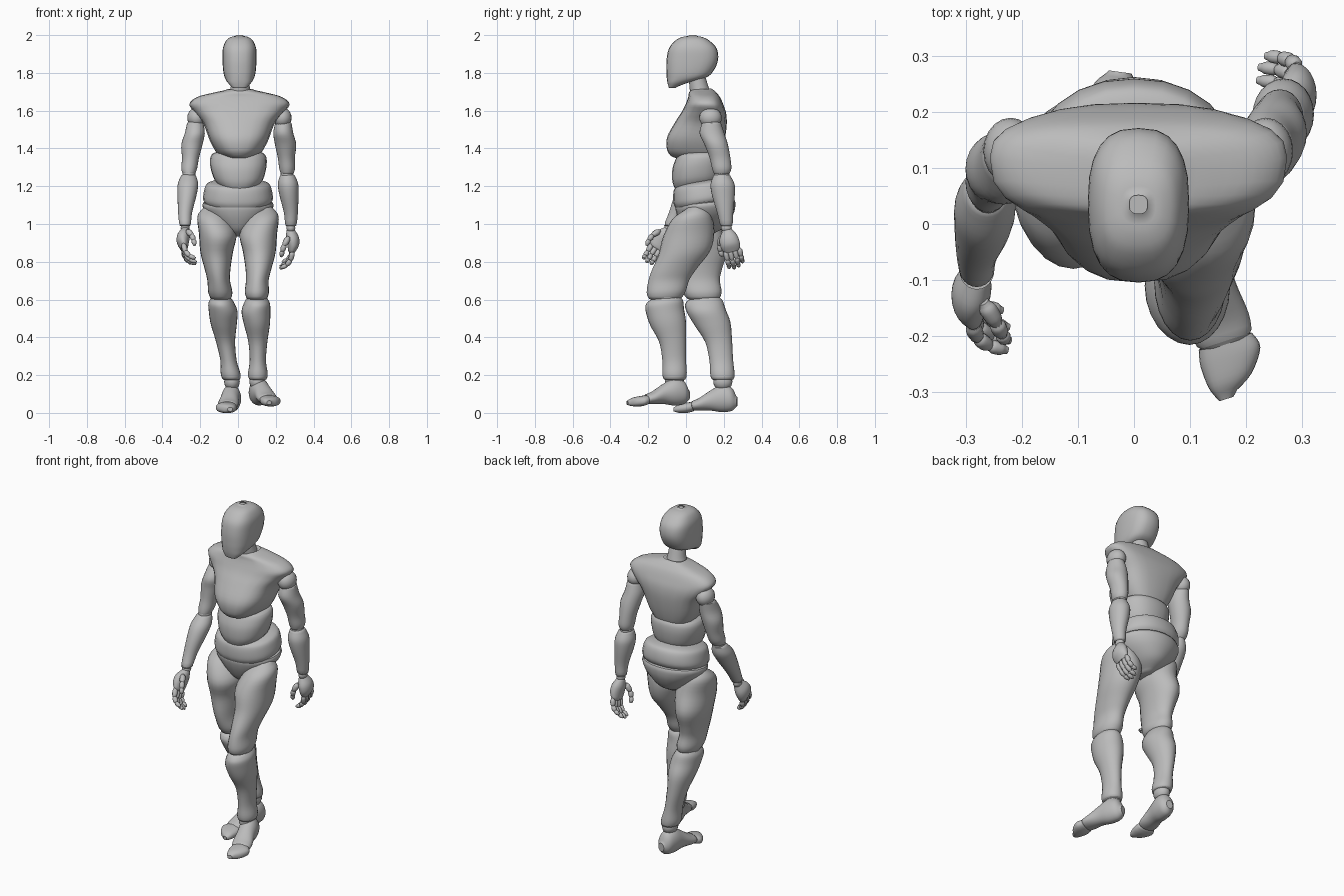
import bpy, bmesh, math
from mathutils import Matrix, Vector

cube = bpy.data.objects.get("Cube")
if cube:
    bpy.data.objects.remove(cube)

grey = bpy.data.materials.new("soft_grey")
grey.use_nodes = True
grey.diffuse_color = (0.5, 0.5, 0.5, 1)
grey.node_tree.nodes["Principled BSDF"].inputs["Base Color"].default_value = grey.diffuse_color


def finish(name, bm, matrix=Matrix()):
    bm.transform(matrix)
    bmesh.ops.recalc_face_normals(bm, faces=bm.faces)
    mesh = bpy.data.meshes.new(name)
    bm.to_mesh(mesh)
    bm.free()
    mesh.materials.append(grey)
    obj = bpy.data.objects.new(name, mesh)
    bpy.context.collection.objects.link(obj)
    bpy.ops.object.select_all(action='DESELECT')
    obj.select_set(True)
    bpy.context.view_layer.objects.active = obj
    bpy.ops.object.shade_smooth_by_angle(angle=math.radians(42))


def spline(rows, steps=4):
    """Catmull-Rom through the profile rows."""
    out = []
    for i in range(len(rows) - 1):
        rows4 = rows[max(i - 1, 0)], rows[i], rows[i + 1], rows[min(i + 2, len(rows) - 1)]
        for k in range(steps):
            t = k / steps
            out.append([b + t * (c - a) / 2 + t * t * (a - 2.5 * b + 2 * c - d / 2)
                        + t ** 3 * (1.5 * (b - c) + (d - a) / 2) for a, b, c, d in zip(*rows4)])
    return out + [list(rows[-1])]


def loft(name, rows, matrix=Matrix(), mid=0.5, power=2.0, tilt=(0, 0), sides=24):
    """Rows are (centre x, z, half width, y front, y back); tilt is the slope at first and last row."""
    rows = spline(rows)
    # slightly rounded end rims
    for at, sign in ((0, 1), (len(rows), -1)):
        x, z, w, f, b = rows[0 if at == 0 else -1]
        other = rows[1 if at == 0 else -2][1]
        d = 0.006 if z > other else -0.006
        m, h = (f + b) / 2, (b - f) * 0.41
        rows.insert(at, [x, z + d, w * 0.82, m - h, m + h])
    bm = bmesh.new()
    rings = []
    for i, (x, z, w, f, b) in enumerate(rows):
        slope = tilt[0] + (tilt[1] - tilt[0]) * i / (len(rows) - 1)
        ym, ring = f + (b - f) * mid, []
        for k in range(sides):
            a = 2 * math.pi * k / sides
            c, s = (math.copysign(abs(v) ** (2 / power), v) for v in (math.cos(a), math.sin(a)))
            y = ym + s * ((b - ym) if s > 0 else (ym - f))
            ring.append(bm.verts.new((x + w * c, y, z + slope * (y - (f + b) / 2))))
        rings.append(ring)
    for r0, r1 in zip(rings, rings[1:]):
        for k in range(sides):
            n = (k + 1) % sides
            bm.faces.new((r0[k], r0[n], r1[n], r1[k]))
    bm.faces.new(rings[0])
    bm.faces.new(rings[-1])
    finish(name, bm, matrix)


def ball(name, centre, size):
    bm = bmesh.new()
    bmesh.ops.create_uvsphere(bm, u_segments=20, v_segments=12, radius=1)
    finish(name, bm, Matrix.Translation(centre) @ Matrix.Diagonal((*size, 1)))


def bone(name, p, q, r, matrix):
    """Rounded finger segment from p to q."""
    d = q - p
    h = d.length / 2
    rows = [(0, -h, r * .7, -r * .7, r * .7), (0, -h * .5, r, -r, r),
            (0, h * .5, r * .95, -r * .95, r * .95), (0, h, r * .65, -r * .65, r * .65)]
    turn = d.to_track_quat('Z', 'Y').to_matrix().to_4x4()
    loft(name, rows, matrix @ Matrix.Translation((p + q) / 2) @ turn, sides=10)


def lerp(table, z):
    """Piecewise-linear lookup, table sorted downward in z."""
    if z >= table[0][0]:
        return table[0][1]
    for (z0, v0), (z1, v1) in zip(table, table[1:]):
        if z >= z1:
            return v0 + (v1 - v0) * (z0 - z) / (z0 - z1)
    return table[-1][1]


def posed(rows, side, dx, dy):
    return [(side * x + lerp(dx, z), z, w, f + lerp(dy, z), b + lerp(dy, z)) for x, z, w, f, b in rows]


# Head and neck
loft("head", [(.008, 1.725, .04, -.092, -.05), (.008, 1.748, .062, -.098, .01), (.008, 1.775, .078, -.102, .105),
              (.008, 1.81, .086, -.104, .145), (.008, 1.87, .09, -.103, .17), (.008, 1.93, .088, -.09, .162),
              (.008, 1.972, .07, -.055, .122), (.008, 1.99, .045, -.02, .085), (.008, 1.995, .02, .015, .055)],
     power=2.6)
loft("neck", [(.01, 1.62, .07, .05, .19), (.01, 1.69, .058, .025, .135), (.012, 1.73, .05, .018, .118),
              (.012, 1.79, .045, .015, .1)])

# Torso
loft("chest", [(.005, 1.34, .06, -.08, .13), (.005, 1.37, .108, -.1, .175), (.005, 1.44, .152, -.1, .2),
               (.005, 1.53, .187, -.055, .215), (.006, 1.59, .235, -.02, .213), (.008, 1.635, .265, 0, .198),
               (.008, 1.672, .225, .012, .18), (.01, 1.695, .14, .015, .16), (.01, 1.708, .075, .022, .145)],
     mid=.6, power=2.7, tilt=(-.2, .06))
loft("waist_core", [(0, 1.12, .11, -.02, .17), (0, 1.42, .12, -.03, .17)])
loft("abdomen", [(.004, 1.19, .09, -.055, .16), (.004, 1.235, .128, -.072, .188), (.002, 1.3, .148, -.072, .2),
                 (.002, 1.35, .149, -.055, .198), (.002, 1.375, .135, -.04, .185)], tilt=(.1, .04), power=2.3)
loft("upper_pelvis", [(0, 1.1, .165, -.05, .24), (0, 1.13, .184, -.065, .258), (0, 1.175, .18, -.068, .255),
                      (0, 1.208, .168, -.062, .24), (0, 1.222, .14, -.045, .21)], tilt=(.15, .15), power=2.2)
loft("lower_pelvis", [(0, .945, .035, .03, .15), (0, .98, .09, -.01, .215), (0, 1.04, .155, -.04, .252),
                      (0, 1.09, .187, -.055, .262), (0, 1.115, .183, -.055, .255)], tilt=(.1, .1))

# Limb profiles, written for the left side
upper_arm = [(.24, 1.535, .043, .085, .185), (.24, 1.48, .053, .072, .203), (.252, 1.42, .056, .098, .222),
             (.256, 1.35, .045, .125, .235), (.26, 1.295, .042, .138, .24), (.26, 1.265, .033, .148, .23)]
forearm = [(.262, 1.255, .04, .145, .235), (.265, 1.21, .054, .13, .257), (.27, 1.15, .05, .138, .258),
           (.28, 1.06, .037, .165, .25), (.28, .995, .031, .18, .248)]
thigh = [(.138, 1.085, .045, 0, .09), (.135, 1.04, .08, -.07, .13), (.108, .95, .099, -.12, .15),
         (.113, .85, .086, -.145, .13), (.108, .76, .068, -.182, .06), (.102, .7, .06, -.2, .018),
         (.1, .64, .064, -.208, -.002), (.1, .605, .054, -.198, -.025)]
shin = [(.1, .605, .055, -.2, -.035), (.1, .58, .069, -.215, -.016), (.095, .535, .076, -.21, -.01),
        (.1, .47, .069, -.188, 0), (.105, .38, .051, -.142, 0), (.105, .28, .043, -.125, 0),
        (.105, .21, .052, -.125, .004), (.105, .18, .048, -.12, 0)]
foot = [(0, .005, .025, .03, .09), (0, .03, .045, .01, .135), (0, .08, .052, .004, .15),
        (0, .14, .05, .012, .12), (0, .2, .055, .012, .08), (0, .235, .05, .012, .065)]
toes = [(0, .236, .05, .008, .058), (0, .265, .056, 0, .055), (-.014, .305, .04, 0, .046),
        (-.03, .328, .016, .006, .032)]

# Each side: pose shifts, then hand swing, heel and foot yaw
flat = [(0, 0)]
poses = {
    "left": dict(s=1, ax=flat, ay=flat, lx=flat, ly=flat, swing=14, heel=(.09, .015, .035), yaw=18),
    "right": dict(s=-1, ax=[(1.56, .015), (1.26, 0)], ay=[(1.56, 0), (1.26, -.13), (.99, -.3)],
                  lx=[(.7, 0), (.5, .02), (.18, .07)],
                  ly=[(1.08, .03), (.95, .04), (.62, .2), (.45, .24), (.17, .255)],
                  swing=-31, heel=(-.025, .27, 0), yaw=-8),
}

for side, p in poses.items():
    s = p["s"]

    # Arm
    loft(side + "_upper_arm", posed(upper_arm, s, p["ax"], p["ay"]))
    loft(side + "_forearm", posed(forearm, s, p["ax"], p["ay"]))
    for joint, x, y, z, r in (("shoulder", .235, .13, 1.562, .054), ("elbow", .26, .19, 1.262, .038),
                              ("wrist", .28, .214, .98, .026)):
        at = Vector((s * x + lerp(p["ax"], z), y + lerp(p["ay"], z), z))
        ball(side + "_" + joint, at, (r * .9, r * 1.1, r))

    # Hand: points down, palm turned inward, fingers curled toward the body
    hand = Matrix.Translation(at) @ Matrix.Rotation(math.radians(p["swing"]), 4, 'X')
    loft(side + "_palm", [(0, -.015, .023, -.027, .027), (s * .008, -.05, .034, -.05, .045),
                          (s * .012, -.09, .032, -.055, .05), (s * .006, -.125, .02, -.046, .044)], hand)
    for f in range(4):
        tip = Vector((s * .008, -.036 + .025 * f, -.125))
        scale = (1, 1.1, 1.05, .85)[f]
        for j, (angle, length, r) in enumerate(((12, .044, .0145), (38, .035, .0135), (65, .029, .012))):
            a = math.radians(angle)
            end = tip + Vector((-s * math.sin(a), 0, -math.cos(a))) * length * scale
            bone(f"{side}_finger_{f + 1}_{j + 1}", tip, end, r, hand)
            tip = end
    thumb = [Vector((-s * a, -b, -c)) for a, b, c in
             ((.015, .04, .045), (.035, .058, .08), (.045, .062, .112), (.05, .058, .138))]
    for j in range(3):
        bone(f"{side}_thumb_{j + 1}", thumb[j], thumb[j + 1], .016 - .0015 * j, hand)

    # Leg
    loft(side + "_thigh", posed(thigh, s, p["lx"], p["ly"]), tilt=(.15, 0))
    loft(side + "_shin", posed(shin, s, p["lx"], p["ly"]), tilt=(.18, 0))
    for joint, y, z, r in (("knee", -.105, .61, .06), ("ankle", -.06, .165, .046)):
        ball(side + "_" + joint, (s * .102 + lerp(p["lx"], z), y + lerp(p["ly"], z), z), (r * .9, r * 1.1, r))

    # Foot: profile runs from heel to toe
    ground = (Matrix.Translation(p["heel"]) @ Matrix.Rotation(math.radians(p["yaw"]), 4, 'Z')
              @ Matrix.Rotation(math.pi / 2, 4, 'X'))
    loft(side + "_foot", foot, ground)
    loft(side + "_toes", [(s * x, *rest) for x, *rest in toes], ground, power=2.4)
